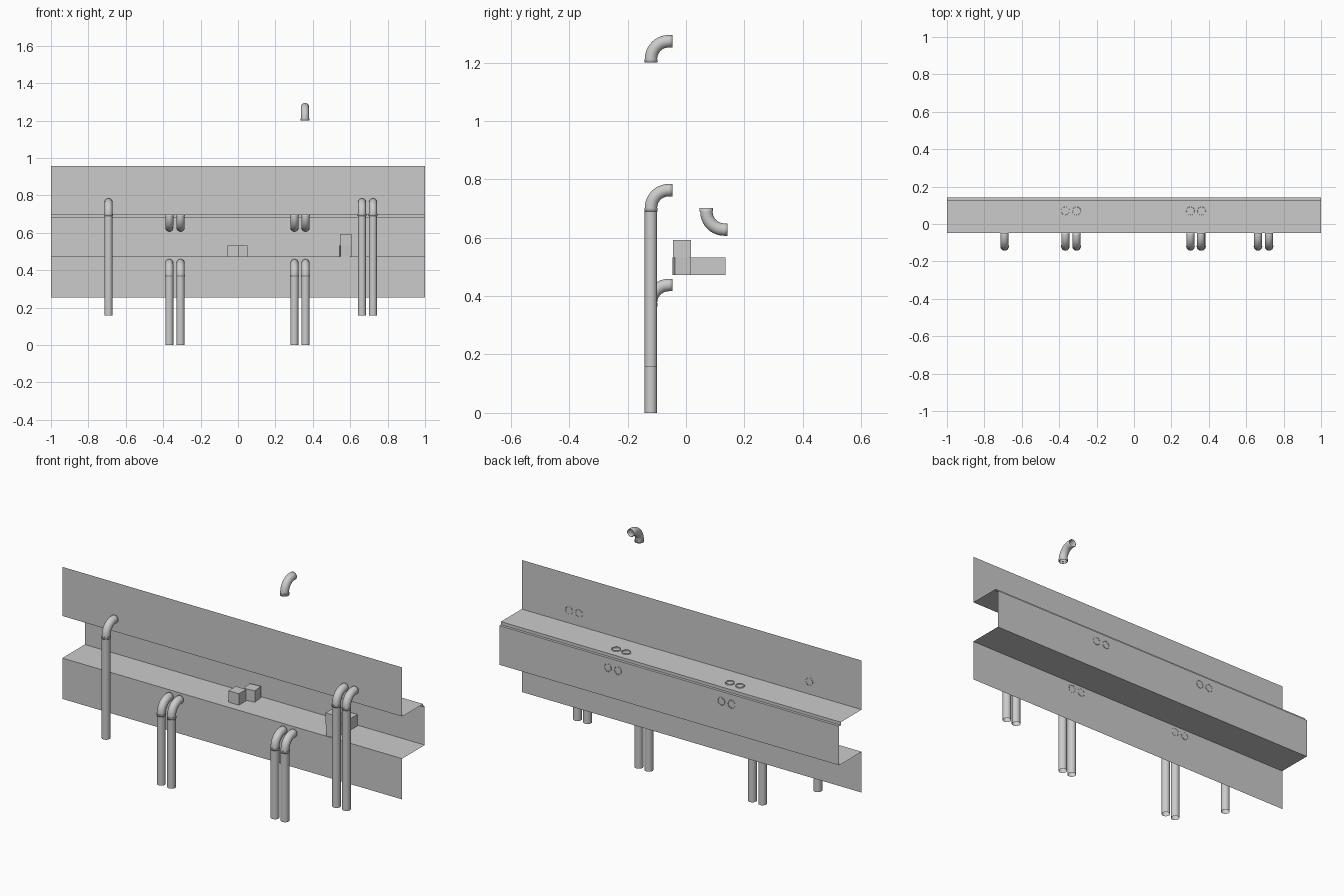
import bpy, bmesh, math
from mathutils import Vector

if "Cube" in bpy.data.objects:
    bpy.data.objects.remove(bpy.data.objects["Cube"])

WALL_Y, PIPE_Y, PIPE_R = -0.048, -0.12, 0.0213
BEND = 0.073          # elbow reach in both directions
SIDES = 24


def finish(name, bm, smooth=False):
    bmesh.ops.recalc_face_normals(bm, faces=bm.faces[:])
    me = bpy.data.meshes.new(name)
    bm.to_mesh(me)
    bm.free()
    ob = bpy.data.objects.new(name, me)
    bpy.context.collection.objects.link(ob)
    if smooth:
        bpy.ops.object.select_all(action='DESELECT')
        ob.select_set(True)
        bpy.context.view_layer.objects.active = ob
        bpy.ops.object.shade_smooth_by_angle(angle=math.radians(35))
    return ob


def tube(name, x, stations):
    """Open tube in the yz plane; stations are (y, z, heading angle, radius)."""
    bm = bmesh.new()
    rings = []
    for y, z, a, r in stations:
        side = Vector((0, -math.sin(a), math.cos(a)))
        ring = []
        for i in range(SIDES):
            t = 2 * math.pi * i / SIDES
            p = Vector((x, y, z)) + r * (math.cos(t) * Vector((1, 0, 0)) + math.sin(t) * side)
            ring.append(bm.verts.new(p))
        rings.append(ring)
    for a, b in zip(rings, rings[1:]):
        for i in range(SIDES):
            j = (i + 1) % SIDES
            bm.faces.new((a[i], a[j], b[j], b[i]))
    return finish(name, bm, True)


def elbow(name, x, y, z, up=1):
    """Collar at (y, z), then a quarter bend turning toward +y."""
    c, rad = 0.012, BEND - 0.012
    st = [(y, z, up * math.pi / 2, 0.023), (y, z + up * c, up * math.pi / 2, 0.023)]
    for i in range(11):
        t = math.pi / 2 * i / 10
        st.append((y + rad * (1 - math.cos(t)), z + up * (c + rad * math.sin(t)),
                   up * (math.pi / 2 - t), PIPE_R))
    st.append((y + BEND, z + up * BEND, 0, PIPE_R))
    ob = tube(name, x, st)
    m = ob.modifiers.new("wall_thickness", 'SOLIDIFY')
    m.thickness = 0.0025
    m.offset = -1


def pipe(name, x, z0, z1):
    tube(name, x, [(PIPE_Y, z0, math.pi / 2, PIPE_R), (PIPE_Y, z1, math.pi / 2, PIPE_R)])


def cube(name, x, y, z, turn=0, s=0.061):
    bm = bmesh.new()
    bmesh.ops.create_cube(bm, size=s)
    ob = finish(name, bm)
    ob.location = (x, y, z + s / 2)
    ob.rotation_euler.z = math.radians(turn)


# Recessed wall: one sheet profile swept along three panels
profile = [(WALL_Y, 0.957), (WALL_Y, 0.696), (0.127, 0.696), (0.127, 0.68), (0.141, 0.68),
           (0.141, 0.472), (WALL_Y, 0.472), (WALL_Y, 0.255)]
for k in range(3):
    bm = bmesh.new()
    x0, x1 = -1 + k * 2 / 3, -1 + (k + 1) * 2 / 3
    cols = [[bm.verts.new((x, y, z)) for y, z in profile] for x in (x0, x1)]
    for i in range(len(profile) - 1):
        bm.faces.new((cols[0][i], cols[0][i + 1], cols[1][i + 1], cols[1][i]))
    finish(f"wall_panel_{k + 1}", bm)

# Tall pipes entering the upper wall
for i, x in enumerate((-0.692, 0.663, 0.722)):
    pipe(f"tall_pipe_{i + 1}", x, 0.157, 0.70)
    elbow(f"tall_elbow_{i + 1}", x, PIPE_Y, 0.69)

# Short pipes entering the lower wall, with drop elbows inside the recess
for i, x in enumerate((-0.367, -0.307, 0.302, 0.361)):
    pipe(f"short_pipe_{i + 1}", x, 0, 0.376)
    elbow(f"short_elbow_{i + 1}", x, PIPE_Y, 0.365)
    elbow(f"recess_elbow_{i + 1}", x, 0.07, 0.701, -1)

# Loose elbow above the wall
elbow("loose_elbow", 0.358, PIPE_Y, 1.20)

# Small boxes on the shelf
cube("shelf_box_1", -0.025, 0.03, 0.472)
cube("shelf_box_2", 0.016, 0.098, 0.472, 6)
cube("stacked_box_lower_front", 0.575, -0.012, 0.472, 8)
cube("stacked_box_lower_middle", 0.578, 0.044, 0.472)
cube("stacked_box_lower_back", 0.578, 0.104, 0.472)
cube("stacked_box_top", 0.577, -0.014, 0.532)
